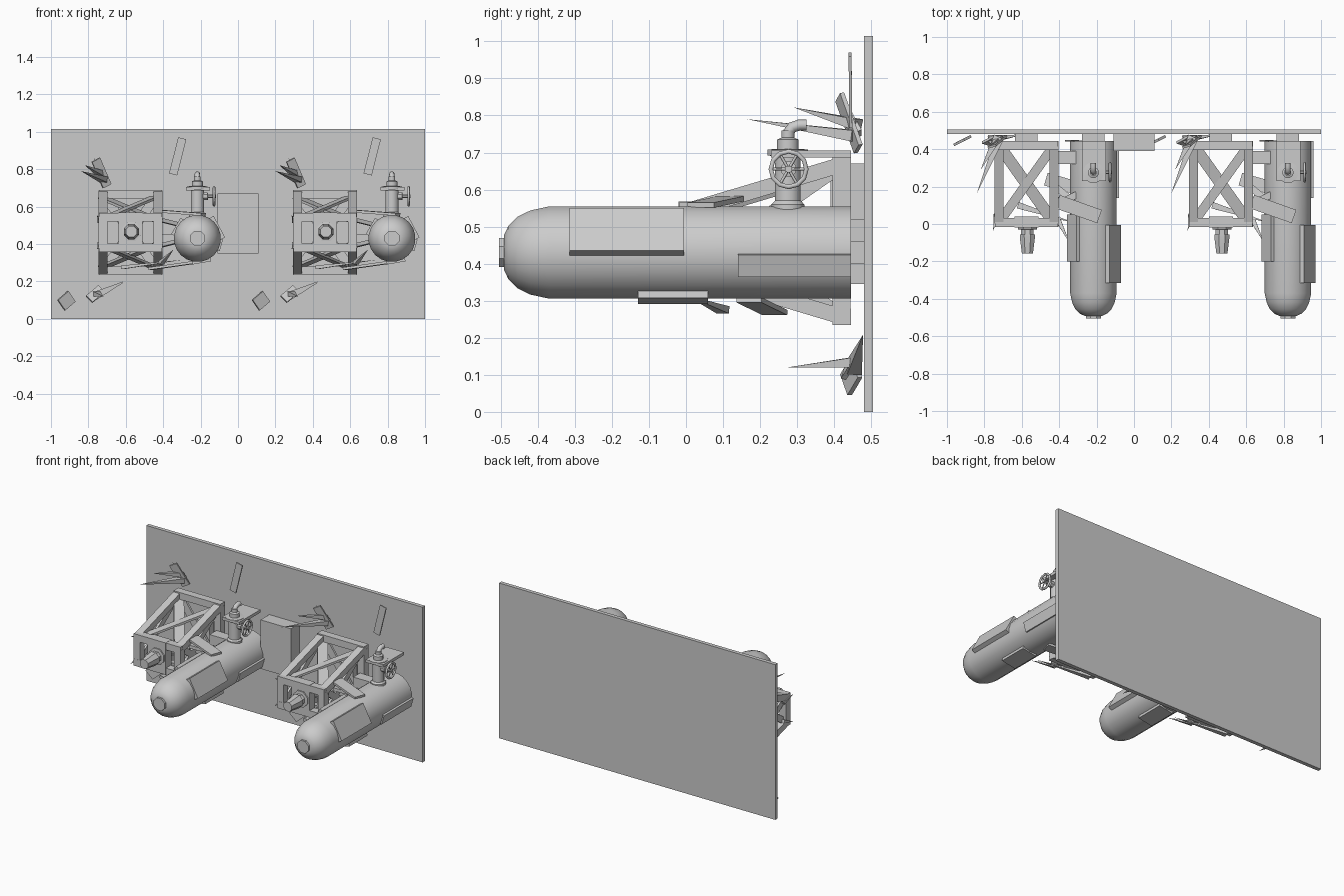
import bpy, bmesh, math
from mathutils import Vector, Matrix

if "Cube" in bpy.data.objects:
    bpy.data.objects.remove(bpy.data.objects["Cube"])

DX = 0.0


def finish(name, bm, smooth=False):
    bmesh.ops.recalc_face_normals(bm, faces=bm.faces)
    me = bpy.data.meshes.new(name)
    bm.to_mesh(me)
    bm.free()
    ob = bpy.data.objects.new(name, me)
    ob.location.x = DX
    bpy.context.collection.objects.link(ob)
    if smooth:
        bpy.ops.object.select_all(action='DESELECT')
        ob.select_set(True)
        bpy.context.view_layer.objects.active = ob
        bpy.ops.object.shade_smooth_by_angle(angle=math.radians(32))
    return ob


def box(name, x0, x1, y0, y1, z0, z1):
    bm = bmesh.new()
    m = Matrix.Translation(((x0 + x1) / 2, (y0 + y1) / 2, (z0 + z1) / 2))
    bmesh.ops.create_cube(bm, size=1, matrix=m @ Matrix.Diagonal((x1 - x0, y1 - y0, z1 - z0, 1)))
    return finish(name, bm)


def frame_axes(a, b, normal):
    """Matrix with x along a-b, z near the normal, centred between both."""
    a, b, n = Vector(a), Vector(b), Vector(normal)
    x = (b - a).normalized()
    y = n.cross(x).normalized()
    z = x.cross(y)
    m = Matrix((x, y, z)).transposed().to_4x4()
    return Matrix.Translation((a + b) / 2) @ m, (b - a).length


def plank(name, a, b, w, t, normal=(0, 0, 1)):
    m, length = frame_axes(a, b, normal)
    bm = bmesh.new()
    bmesh.ops.create_cube(bm, size=1, matrix=m @ Matrix.Diagonal((length, w, t, 1)))
    return finish(name, bm)


def spike(name, a, b, w, t, normal=(0, 0, 1)):
    """Four-sided shard, base at a and point at b."""
    m, length = frame_axes(a, b, normal)
    bm = bmesh.new()
    base = [bm.verts.new(m @ Vector((-length / 2, sy * w / 2, sz * t / 2)))
            for sy, sz in ((-1, -1), (1, -1), (1, 1), (-1, 1))]
    tip = bm.verts.new(m @ Vector((length / 2, 0, 0)))
    bm.faces.new(base)
    for i in range(4):
        bm.faces.new((base[i], base[(i + 1) % 4], tip))
    return finish(name, bm)


def lathe(name, origin, axis, profile, n):
    """Revolve (radius, distance) pairs round the axis, ends closed."""
    m = Matrix.Translation(origin) @ Vector(axis).to_track_quat('Z', 'Y').to_matrix().to_4x4()
    bm = bmesh.new()
    rings = [[bm.verts.new(m @ Vector((r * math.cos(2 * math.pi * (i + .5) / n),
                                       r * math.sin(2 * math.pi * (i + .5) / n), d)))
              for i in range(n)] for r, d in profile]
    for p, q in zip(rings, rings[1:]):
        for i in range(n):
            bm.faces.new((p[i], p[(i + 1) % n], q[(i + 1) % n], q[i]))
    bm.faces.new(rings[0])
    bm.faces.new(rings[-1])
    return finish(name, bm, True)


def tube(name, pts, r, cyclic=False, res=2):
    cu = bpy.data.curves.new(name, 'CURVE')
    cu.dimensions = '3D'
    cu.bevel_depth = r
    cu.bevel_resolution = res
    cu.use_fill_caps = not cyclic
    s = cu.splines.new('POLY')
    s.points.add(len(pts) - 1)
    for p, c in zip(s.points, pts):
        p.co = (*c, 1)
    s.use_cyclic_u = cyclic
    ob = bpy.data.objects.new(name, cu)
    ob.location.x = DX
    bpy.context.collection.objects.link(ob)


# Wall and middle junction box
box("wall_panel", -1, 1, 0.48, 0.505, 0, 1.015)
box("junction_box", -0.11, 0.11, 0.39, 0.48, 0.35, 0.67)

TX, TZ, FX, FZ = -0.217, 0.43, -0.575, 0.462
for DX in (0.0, 1.04):
    # Tank with faceted nose and rear mount
    lathe("tank", (TX, 0, TZ), (0, -1, 0),
          [(.126, -.445), (.126, .37), (.115, .42), (.098, .455), (.072, .48), (.046, .492)], 20)
    lathe("tank_nose_cap", (TX, 0, TZ), (0, -1, 0), [(.043, .48), (.043, .505)], 8)
    box("tank_mount", TX - .06, TX + .06, 0.44, 0.48, 0.4, 0.46)
    # Raised panels lying on the tank skin
    for deg, y0, y1, w in ((28, -.315, -.005, .13), (-16, .14, .445, .062),
                           (-80, -.13, .06, .1), (150, -.2, .05, .1)):
        n = Vector((math.cos(math.radians(deg)), 0, math.sin(math.radians(deg))))
        c = Vector((TX, 0, TZ)) + n * .118
        plank("tank_panel", c + Vector((0, y0, 0)), c + Vector((0, y1, 0)), w, .03, n)

    # Valve: post, flanges, elbow pipe, shelf
    lathe("valve_post", (TX, .275, 0), (0, 0, 1),
          [(.046, .54), (.046, .56), (.036, .57), (.036, .69), (.057, .692), (.057, .708),
           (.03, .71), (.03, .735), (.018, .74), (.018, .76)], 12)
    tube("valve_elbow", [(TX, .275, .73), (TX, .277, .755), (TX, .287, .768), (TX, .305, .774),
                         (TX, .325, .774)], .015)
    box("valve_shelf", TX - .06, TX + .067, 0.23, 0.445, 0.686, 0.705)
    # Hand wheel
    wx, wy, wz = -.128, .277, .655
    rim = [(wx, wy + .048 * math.cos(math.tau * i / 12), wz + .048 * math.sin(math.tau * i / 12))
           for i in range(12)]
    tube("wheel_rim", rim, .007, True, 1)
    for i in range(6):
        tube("wheel_spoke", [(wx, wy, wz), rim[i * 2]], .004, res=0)
    lathe("wheel_stem", (TX, wy, wz), (1, 0, 0), [(.022, .03), (.022, .055), (.01, .057), (.01, .1)], 8)

    # Tapered crate frame: corner points by side, height and end
    P = {(sx, sz, e): Vector((FX + sx * .147, .42 if e else .008,
                              FZ + sz * (.205 if e else .082)))
         for sx in (-1, 1) for sz in (-1, 1) for e in (0, 1)}
    for e in (0, 1):
        for s in (-1, 1):
            out = Vector((.022, 0, 0))
            plank("frame_cross_bar", P[-1, s, e] - out, P[1, s, e] + out, .05, .045)
            plank("frame_upright", P[s, -1, e], P[s, 1, e], .046, .048, (0, 1, 0))
    for sx in (-1, 1):
        for sz in (-1, 1):
            plank("frame_rail", P[sx, sz, 0], P[sx, sz, 1], .046, .042)
    # Crossed braces on top, bottom, sides and rear
    for s in (-1, 1):
        drop = Vector((0, 0, -.01 * s))
        plank("brace_flat", P[-1, s, 0] + drop, P[1, s, 1] + drop, .05, .014)
        plank("brace_flat", P[1, s, 0] + drop * 2, P[-1, s, 1] + drop * 2, .062, .014)
        plank("brace_side", P[s, -1, 0], P[s, 1, 1], .04, .014, (1, 0, 0))
        plank("brace_side", P[s, 1, 0], P[s, -1, 1], .04, .014, (1, 0, 0))
        plank("brace_rear", P[-1, -s, 1], P[1, s, 1], .05, .014, (0, 1, 0))
        # Splinters on the front corners
        spike("frame_splinter", (FX - .16, .05, FZ + s * .06), (FX - .178, -.035, FZ + s * .09), .03, .02)
    # Front block and stepped knob, rear mount
    box("front_block", FX - .065, FX + .065, -.02, .04, .36, .568)
    lathe("front_knob", (FX + .005, 0, FZ + .004), (0, -1, 0),
          [(.055, .01), (.055, .028), (.036, .03), (.036, .055), (.044, .057), (.044, .07),
           (.032, .158)], 8)
    box("frame_mount", FX - .06, FX + .06, .44, .48, .345, .52)

    # Links from frame to tank
    box("link_block", -.43, -.28, .32, .39, .45, .515)
    plank("link_plate_top", (-.41, .12, .575), (-.185, .04, .558), .075, .014)
    plank("link_plate_low", (-.47, .24, .268), (-.23, .17, .302), .07, .014)
    plank("link_strut", (-.42, .1, .53), (-.3, .16, .5), .035, .02)
    plank("link_strut", (-.42, .2, .39), (-.3, .1, .42), .035, .02)
    spike("link_spike", (-.41, .03, .3), (-.345, -.1, .37), .03, .02)
    spike("link_spike", (-.62, .1, .275), (-.3, .0, .315), .035, .02)

    # Shards stuck to the wall above and below the frame
    plank("shard_plate", (-.70, .465, .71), (-.76, .415, .85), .05, .012, (.3, -1, 0))
    spike("shard_spike", (-.72, .455, .745), (-.84, .165, .79), .045, .03)
    spike("shard_spike", (-.73, .465, .775), (-.82, .29, .822), .045, .03)
    spike("shard_spike", (-.72, .465, .75), (-.77, .42, .86), .04, .02, (0, 1, 0))
    plank("lower_shard_plate", (-.795, .43, .105), (-.73, .465, .16), .05, .014, (0, -1, .3))
    spike("lower_shard_spike", (-.76, .47, .135), (-.72, .275, .12), .045, .03)
    spike("lower_shard_spike", (-.77, .455, .12), (-.59, .478, .208), .045, .04, (0, 1, 0))

    # Loose plates near the wall
    plank("loose_strip", (-.347, .445, .772), (-.298, .443, .965), .045, .008, (0, 1, 0))
    plank("loose_square", (-.945, .432, .073), (-.89, .46, .12), .07, .014, (0, 1, .35))
